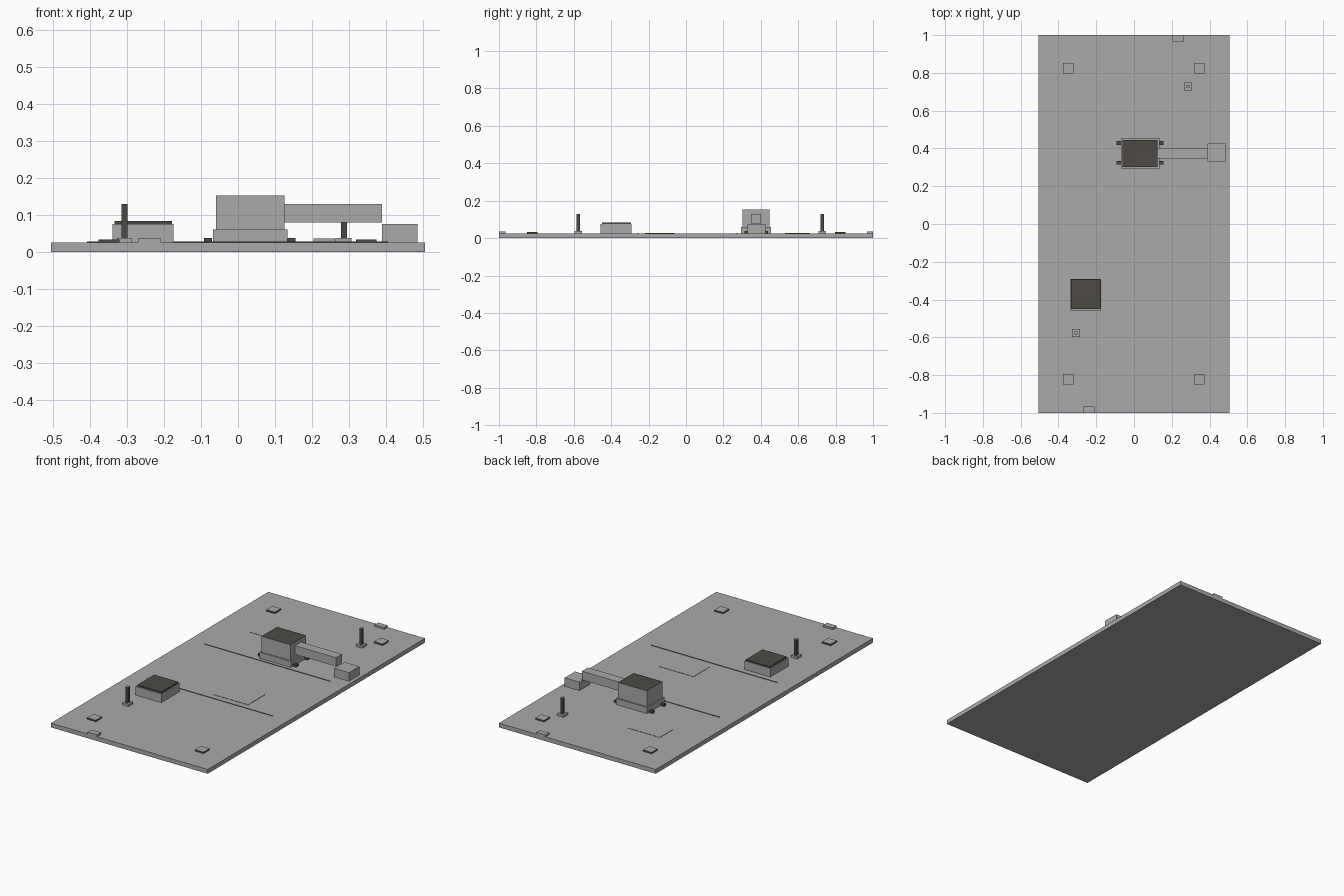
import bpy

if "Cube" in bpy.data.objects:
    bpy.data.objects.remove(bpy.data.objects["Cube"], do_unlink=True)


def make_material(name, rgb):
    mat = bpy.data.materials.new(name)
    mat.use_nodes = True
    color = (*rgb, 1)
    mat.diffuse_color = color
    mat.node_tree.nodes["Principled BSDF"].inputs["Base Color"].default_value = color
    return mat


GREY = make_material("light grey", (0.41, 0.4, 0.4))
DARK = make_material("dark brown grey", (0.075, 0.068, 0.058))
SLAB_TOP = 0.025


def box(name, x, y, z, side=GREY, top=None):
    """Box from ranges on each axis; the top face may have its own colour."""
    bpy.ops.mesh.primitive_cube_add(size=1)
    obj = bpy.context.object
    obj.name = name
    mesh = obj.data
    for v in mesh.vertices:
        v.co = [r[0] if c < 0 else r[1] for c, r in zip(v.co, (x, y, z))]
    mesh.materials.append(side)
    mesh.materials.append(top or side)
    mesh.update()
    for face in mesh.polygons:
        face.material_index = 1 if face.normal.z > 0.5 else 0
    return obj


def around(center, half):
    return (center - half, center + half)


# Ground slab
box("ground_slab", (-0.505, 0.505), (-1, 1), (0, SLAB_TOP))

# Corner pads
for x in (-0.348, 0.346):
    for y in (-0.823, 0.825):
        box("corner_pad", around(x, 0.028), around(y, 0.028), (SLAB_TOP, 0.034), DARK, GREY)

# Blocks on the short edges
box("front_edge_block", (-0.27, -0.208), (-1, -0.965), (SLAB_TOP, 0.036))
box("back_edge_block", (0.204, 0.264), (0.967, 1), (SLAB_TOP, 0.036))

# Posts on small footings
for x, y in ((-0.307, -0.577), (0.286, 0.728)):
    box("post_footing", around(x, 0.02), around(y, 0.02), (SLAB_TOP, 0.038))
    box("post", around(x, 0.008), around(y, 0.009), (0.038, 0.13), DARK, GREY)

# Small building with a dark roof
box("small_building", (-0.339, -0.174), (-0.457, -0.292), (SLAB_TOP, 0.075))
box("small_building_roof", (-0.334, -0.178), (-0.45, -0.294), (0.075, 0.083), DARK)

# Main building on a wider plinth, with feet
box("main_plinth", (-0.068, 0.134), (0.295, 0.455), (SLAB_TOP, 0.06))
box("main_building", (-0.06, 0.125), (0.303, 0.446), (0.06, 0.152), GREY, DARK)
for x in (-0.081, 0.144):
    for y in (0.324, 0.429):
        box("plinth_foot", around(x, 0.011), around(y, 0.01), (SLAB_TOP, 0.038), DARK)

# Raised arm and the block at its end
box("raised_arm", (0.125, 0.389), (0.347, 0.402), (0.079, 0.13))
box("arm_end_block", (0.389, 0.484), (0.33, 0.425), (SLAB_TOP, 0.075))

# Thin divider ridges
for y in (-0.257, 0.273):
    box("divider_ridge", (-0.408, 0.405), around(y, 0.002), (SLAB_TOP, 0.028), DARK, GREY)

# Thin surface plates
box("surface_plate", (-0.005, 0.218), (-0.218, -0.062), (SLAB_TOP, 0.0265), DARK, GREY)
box("surface_plate", (-0.295, -0.09), (0.53, 0.662), (SLAB_TOP, 0.0265), DARK, GREY)
